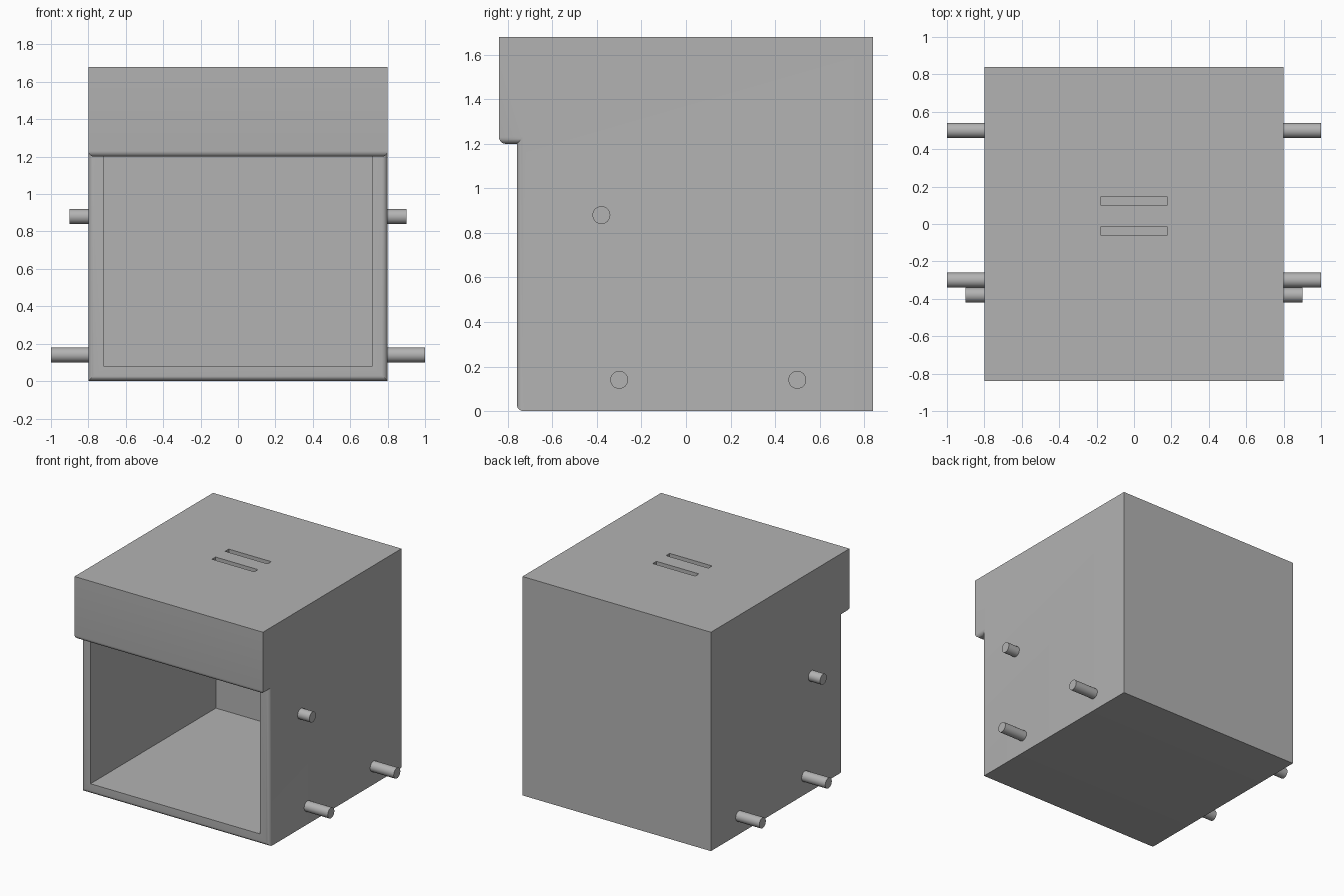
import bpy
import bmesh
from math import radians
from mathutils import Matrix, Vector

if "Cube" in bpy.data.objects:
    bpy.data.objects.remove(bpy.data.objects["Cube"], do_unlink=True)

grey = bpy.data.materials.new("plain_grey")
grey.use_nodes = True
COLOUR = (0.45, 0.45, 0.45, 1)
grey.diffuse_color = COLOUR
grey.node_tree.nodes["Principled BSDF"].inputs["Base Color"].default_value = COLOUR

WALL = 0.08
FILLET = 0.03


def add_object(name, bm):
    mesh = bpy.data.meshes.new(name)
    bm.to_mesh(mesh)
    bm.free()
    mesh.materials.append(grey)
    obj = bpy.data.objects.new(name, mesh)
    bpy.context.collection.objects.link(obj)
    return obj


def box(name, low, high, rounded=None):
    """Box between two corners; edges whose midpoint passes the rule are rounded."""
    low, high = Vector(low), Vector(high)
    bm = bmesh.new()
    bmesh.ops.create_cube(bm, size=1, matrix=Matrix.Translation((low + high) / 2)
                          @ Matrix.Diagonal((high - low).to_4d()))
    if rounded:
        edges = [e for e in bm.edges
                 if rounded((e.verts[0].co + e.verts[1].co) / 2, low, high)]
        bmesh.ops.bevel(bm, geom=edges, offset=FILLET, segments=6,
                        profile=0.5, affect='EDGES')
    bmesh.ops.recalc_face_normals(bm, faces=bm.faces)
    return add_object(name, bm)


def combine(target, tool, operation):
    """Apply a boolean and discard the tool object."""
    tool.hide_render = True
    mod = target.modifiers.new(operation.lower(), 'BOOLEAN')
    mod.operation = operation
    mod.solver = 'EXACT'
    mod.object = tool
    bpy.context.view_layer.objects.active = target
    bpy.ops.object.modifier_apply(modifier=mod.name)
    bpy.data.objects.remove(tool, do_unlink=True)


def smooth(obj):
    bpy.ops.object.select_all(action='DESELECT')
    obj.select_set(True)
    bpy.context.view_layer.objects.active = obj
    bpy.ops.object.shade_smooth_by_angle(angle=radians(30))


def near(a, b):
    return abs(a - b) < 0.001


# Housing: front uprights and front sill are rounded
def front_edges(mid, low, high):
    return near(mid.y, low.y) and not near(mid.z, high.z)


# Hood: underside is rounded at the front and at both ends
def under_edges(mid, low, high):
    return near(mid.z, low.z) and not near(mid.y, high.y)


housing = box("housing", (-0.8, -0.76, 0), (0.8, 0.84, 1.68), front_edges)
hood = box("hood", (-0.8, -0.84, 1.2), (0.8, -0.72, 1.68), under_edges)
combine(housing, hood, 'UNION')

# Hollow interior, open at the front below the hood
cavity = box("cavity_cutter", (-0.8 + WALL, -0.761, WALL),
             (0.8 - WALL, 0.84 - WALL, 1.68 - WALL))
combine(housing, cavity, 'DIFFERENCE')

# Two slots through the roof
for y in (-0.037, 0.123):
    slot = box("slot_cutter", (-0.18, y - 0.022, 1.55), (0.18, y + 0.022, 1.75))
    combine(housing, slot, 'DIFFERENCE')
smooth(housing)

# Side pins, mirrored left and right
PINS = {"upper_pin": (-0.38, 0.88, 0.9),
        "lower_front_pin": (-0.3, 0.14, 1.0),
        "lower_rear_pin": (0.5, 0.14, 1.0)}
INNER = 0.76
for name, (y, z, tip) in PINS.items():
    for side, sign in (("left", 1), ("right", -1)):
        bm = bmesh.new()
        bmesh.ops.create_cone(
            bm, cap_ends=True, segments=32, radius1=0.04, radius2=0.04,
            depth=tip - INNER,
            matrix=Matrix.Translation((sign * (tip + INNER) / 2, y, z))
            @ Matrix.Rotation(radians(90), 4, 'Y'))
        smooth(add_object(f"{side}_{name}", bm))
